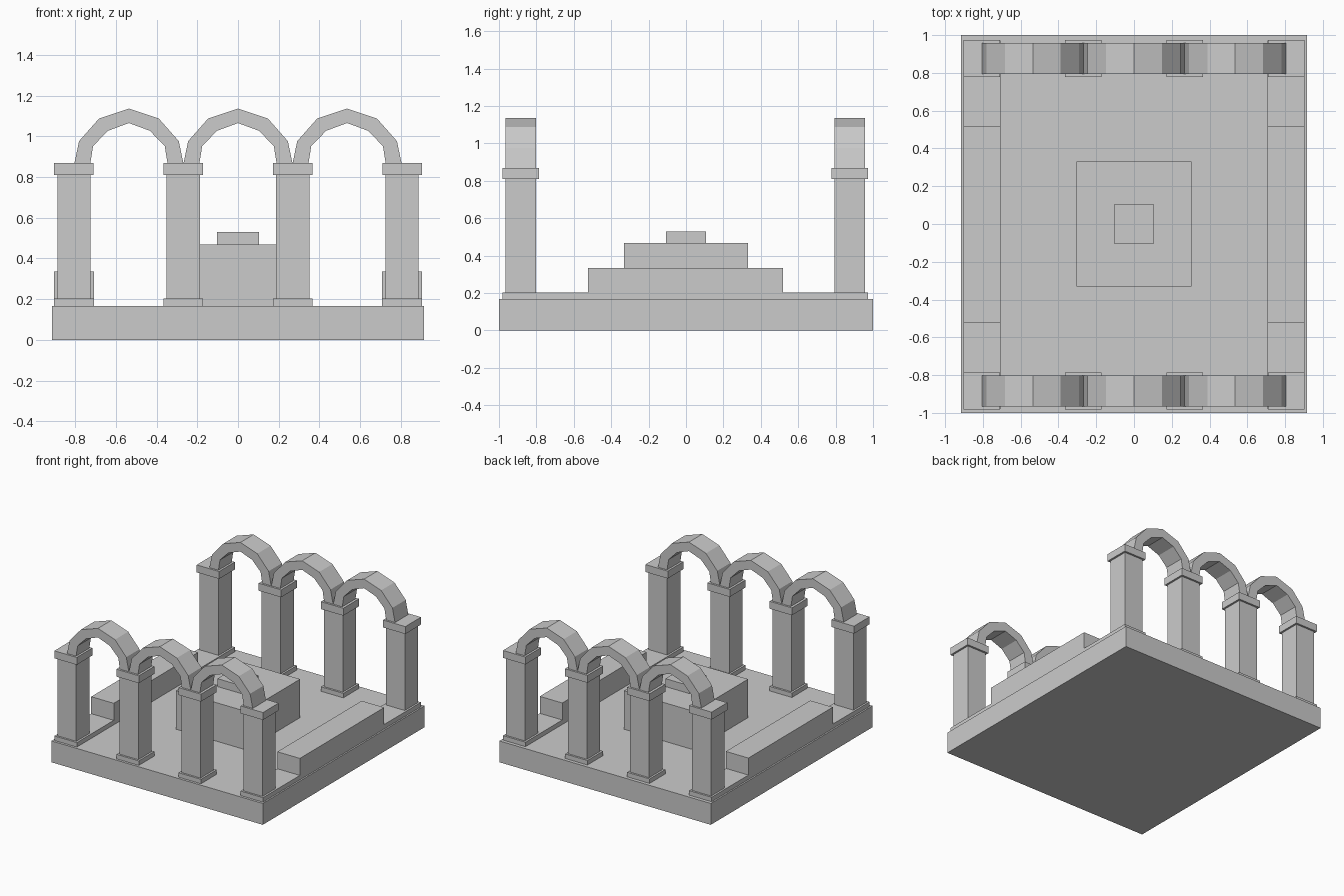
import bpy, bmesh

if "Cube" in bpy.data.objects:
    bpy.data.objects.remove(bpy.data.objects["Cube"])


def mesh_object(name, bm):
    bmesh.ops.recalc_face_normals(bm, faces=bm.faces)
    mesh = bpy.data.meshes.new(name)
    bm.to_mesh(mesh)
    bm.free()
    obj = bpy.data.objects.new(name, mesh)
    bpy.context.collection.objects.link(obj)
    return obj


def box(name, x, y, z):
    """Box spanning the (min, max) ranges x, y, z."""
    bm = bmesh.new()
    bmesh.ops.create_cube(bm, size=1)
    for v in bm.verts:
        v.co = [r[0] if c < 0 else r[1] for c, r in zip(v.co, (x, y, z))]
    return mesh_object(name, bm)


def square_box(name, cx, cy, half, z):
    return box(name, (cx - half, cx + half), (cy - half, cy + half), z)


def arch(name, cx, cy, depth):
    """Faceted arch band, extruded along y."""
    outer = [(0.268, 0.866), (0.245, 0.976), (0.147, 1.087), (0, 1.136)]
    inner = [(0.190, 0.866), (0.176, 0.952), (0.103, 1.027), (0, 1.065)]
    full = lambda half: half + [(-x, z) for x, z in half[-2::-1]]
    bm = bmesh.new()
    rings = []
    for (ox, oz), (ix, iz) in zip(full(outer), full(inner)):
        rings.append([bm.verts.new((cx + x, cy + s * depth / 2, z))
                      for x, z, s in ((ox, oz, -1), (ox, oz, 1), (ix, iz, 1), (ix, iz, -1))])
    for a, b in zip(rings, rings[1:]):
        for i in range(4):
            j = (i + 1) % 4
            bm.faces.new((a[i], a[j], b[j], b[i]))
    bm.faces.new(rings[0])
    bm.faces.new(rings[-1])
    return mesh_object(name, bm)


# Floor slab
box("floor_slab", (-0.915, 0.915), (-1, 1), (0, 0.167))

# Stepped central altar
box("altar_block", (-0.305, 0.305), (-0.332, 0.332), (0.167, 0.468))
box("altar_top", (-0.104, 0.104), (-0.106, 0.106), (0.468, 0.53))

# Side kerbs with benches
for side, s in (("left", -1), ("right", 1)):
    x = sorted((s * 0.708, s * 0.903))
    box(side + "_kerb", x, (-0.98, 0.972), (0.167, 0.202))
    box(side + "_bench", x, (-0.525, 0.518), (0.202, 0.335))

# Front and back arcades
for row, cy in (("front", -0.884), ("back", 0.876)):
    for i, cx in enumerate((-0.806, -0.269, 0.269, 0.806), 1):
        tag = f"{row}_column_{i}"
        square_box(tag + "_base", cx, cy, 0.097, (0.167, 0.202))
        square_box(tag + "_shaft", cx, cy, 0.082, (0.202, 0.81))
        square_box(tag + "_capital", cx, cy, 0.097, (0.81, 0.868))
    for i, cx in enumerate((-0.536, 0, 0.536), 1):
        arch(f"{row}_arch_{i}", cx, cy, 0.164)
